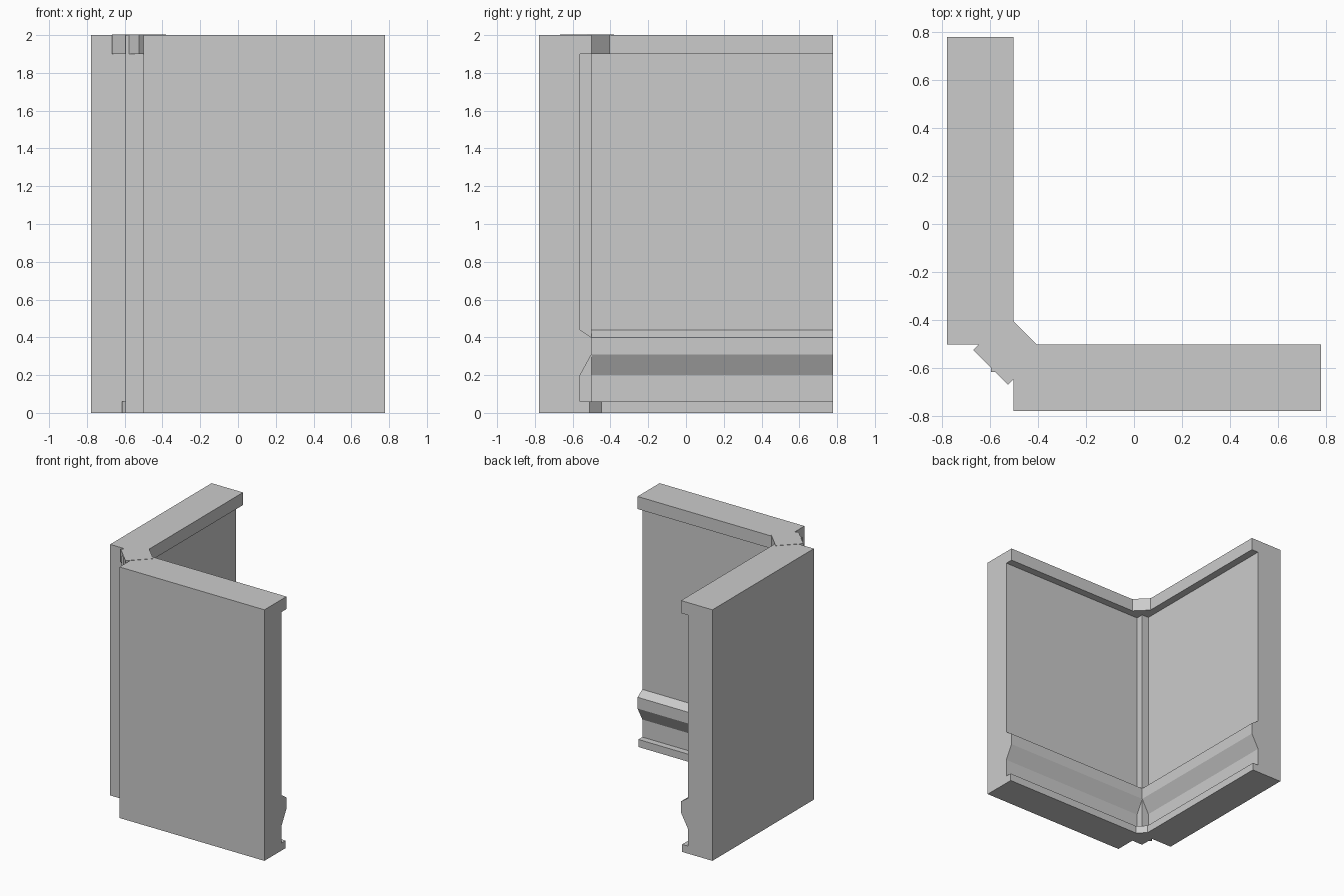
import bpy, bmesh, math
from mathutils import Matrix

if "Cube" in bpy.data.objects:
    bpy.data.objects.remove(bpy.data.objects["Cube"])

E = 0.777        # outer extent
I = -0.5         # inner face of the trims, also where each wing begins

# Wall cross-section (y, z): outer face, base lip, recess, rail, panel, cornice
PROFILE = [(-E, 0), (-0.51, 0), (-0.51, 0.06), (-0.56, 0.06), (-0.56, 0.20),
           (I, 0.31), (I, 0.40), (-0.56, 0.44), (-0.56, 1.90), (I, 1.90),
           (I, 2.0), (-E, 2.0)]


def finish(name, bm):
    bmesh.ops.recalc_face_normals(bm, faces=bm.faces)
    mesh = bpy.data.meshes.new(name)
    bm.to_mesh(mesh)
    bm.free()
    obj = bpy.data.objects.new(name, mesh)
    bpy.context.collection.objects.link(obj)
    return obj


def wall(name, swap):
    """Extrude the profile along x, or along y when swapped."""
    bm = bmesh.new()
    verts = [bm.verts.new((y, I, z) if swap else (I, y, z)) for y, z in PROFILE]
    face = bm.faces.new(verts)
    out = bmesh.ops.extrude_face_region(bm, geom=[face], use_keep_orig=True)
    moved = [v for v in out["geom"] if isinstance(v, bmesh.types.BMVert)]
    step = (0, E - I, 0) if swap else (E - I, 0, 0)
    bmesh.ops.translate(bm, verts=moved, vec=step)
    return finish(name, bm)


def block(name, center, size, angle=0):
    bm = bmesh.new()
    mat = (Matrix.Translation(center) @ Matrix.Rotation(angle, 4, 'Z')
           @ Matrix.Diagonal((*size, 1)))
    bmesh.ops.create_cube(bm, size=1, matrix=mat)
    return finish(name, bm)


# Two wings of the corner
wall("front_wall", False)
wall("side_wall", True)

# Square corner post filling the gap between the wings
block("corner_post", (-0.5475, -0.5575, 1.0), (0.095, 0.115, 2.0))

# Diagonal base and cap blocks of the post
C = -0.524
block("post_base", (C, C, 0.03), (0.127, 0.127, 0.06), math.radians(45))
block("post_cap", (C, C, 1.951), (0.203, 0.203, 0.102), math.radians(45))
